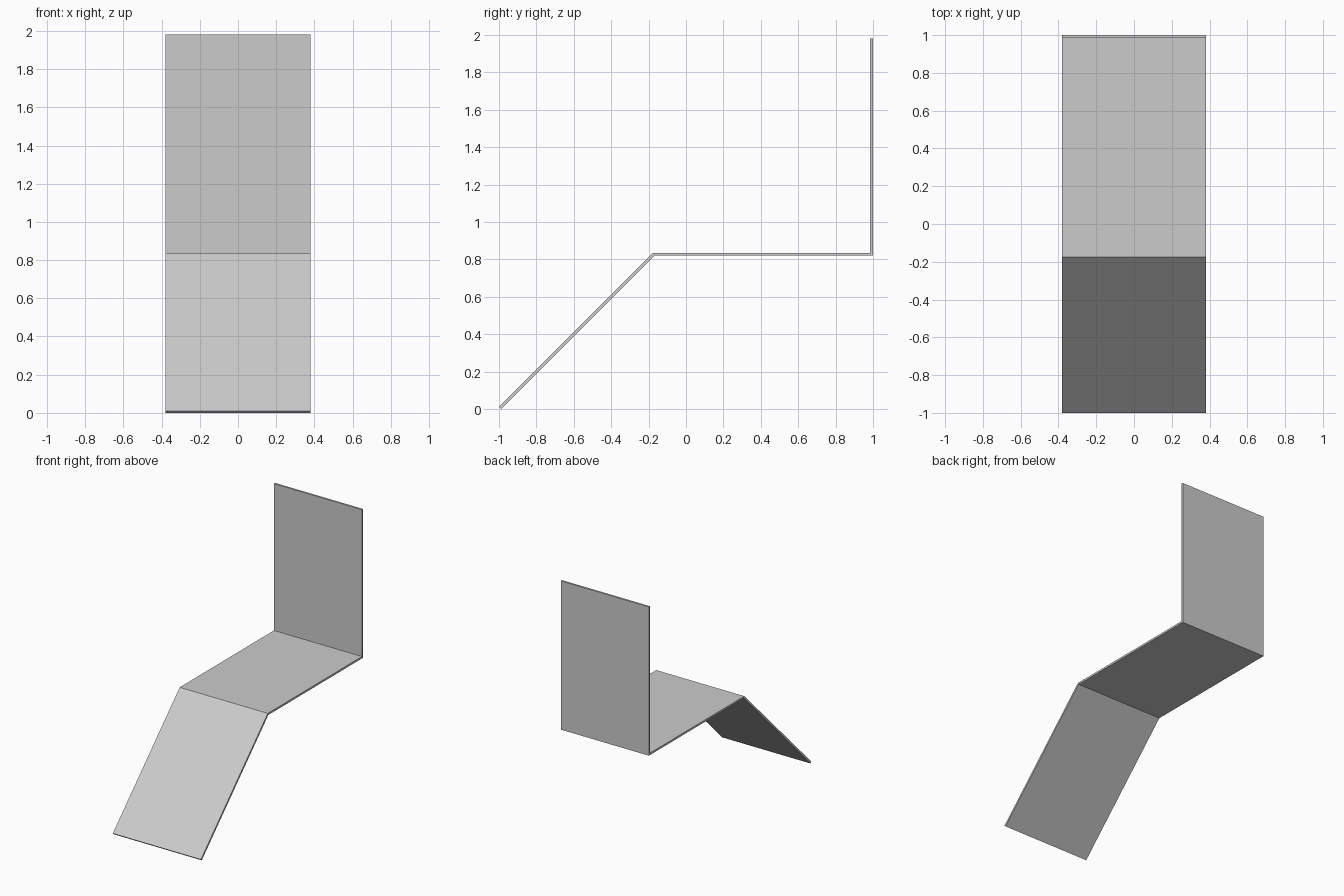
import bpy, bmesh

if "Cube" in bpy.data.objects:
    bpy.data.objects.remove(bpy.data.objects["Cube"])

HALF_W = 0.38

# Side profile (y, z) of the folded sheet: footrest slope, flat seat, upright back
upper = [(-1.0, 0.011), (-0.176, 0.835), (0.985, 0.835), (0.985, 1.98)]
lower = [(1.0, 1.98), (1.0, 0.82), (-0.169, 0.82), (-0.989, 0.0)]

bm = bmesh.new()


def row(x, pts):
    return [bm.verts.new((x, y, z)) for y, z in pts]


# Both side outlines, bridged with quads
profile = upper + lower
left, right = row(-HALF_W, profile), row(HALF_W, profile)
n = len(profile)
for i in range(n):
    j = (i + 1) % n
    bm.faces.new((left[i], left[j], right[j], right[i]))

# Thin side edges, one quad per panel
for side in (left, right):
    for i in range(3):
        bm.faces.new((side[i], side[i + 1], side[n - 2 - i], side[n - 1 - i]))

bmesh.ops.recalc_face_normals(bm, faces=bm.faces)
mesh = bpy.data.meshes.new("folded_seat_sheet")
bm.to_mesh(mesh)
bm.free()
seat = bpy.data.objects.new("folded_seat_sheet", mesh)
bpy.context.collection.objects.link(seat)
